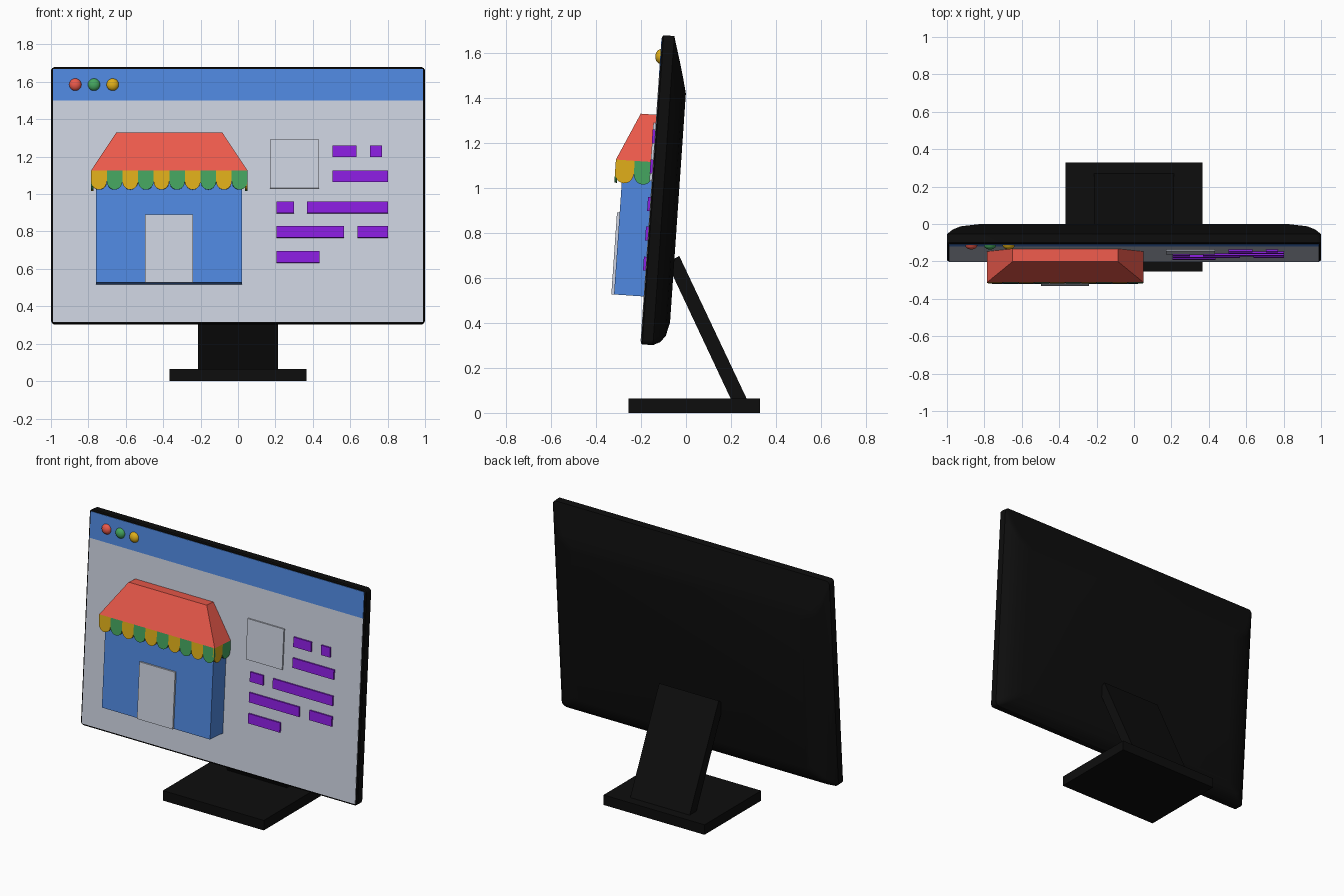
import bpy, bmesh, math
from mathutils import Matrix, Vector

if "Cube" in bpy.data.objects:
    bpy.data.objects.remove(bpy.data.objects["Cube"])

# Tilted screen frame: local x = right, y = depth behind the glass, z = up the glass
TILT = Matrix.Translation((0, -0.2, 0.305)) @ Matrix.Rotation(math.radians(-3.95), 4, 'X')
FLAT = Matrix.Identity(4)


def material(name, rgb):
    m = bpy.data.materials.new(name)
    m.diffuse_color = (*rgb, 1)
    m.use_nodes = True
    m.node_tree.nodes["Principled BSDF"].inputs["Base Color"].default_value = m.diffuse_color
    return m


BLACK = material("black", (0.004, 0.004, 0.004))
BLUE = material("blue", (0.08, 0.25, 0.75))
PALE = material("pale", (0.61, 0.65, 0.75))
RED = material("red", (0.83, 0.1, 0.07))
GREEN = material("green", (0.06, 0.38, 0.115))
YELLOW = material("yellow", (0.75, 0.43, 0.01))
PURPLE = material("purple", (0.26, 0.013, 0.75))


def loft(name, rings, mat, frame=TILT):
    """Skin a closed solid through rings of equal point count."""
    bm = bmesh.new()
    loops = [[bm.verts.new(frame @ Vector(p)) for p in r] for r in rings]
    n = len(loops[0])
    for a, b in zip(loops, loops[1:]):
        for i in range(n):
            j = (i + 1) % n
            bm.faces.new((a[i], a[j], b[j], b[i]))
    bm.faces.new(loops[0])
    bm.faces.new(loops[-1])
    bmesh.ops.recalc_face_normals(bm, faces=bm.faces[:])
    me = bpy.data.meshes.new(name)
    bm.to_mesh(me)
    bm.free()
    me.materials.append(mat)
    ob = bpy.data.objects.new(name, me)
    bpy.context.collection.objects.link(ob)
    return ob


def box(name, x0, x1, y0, y1, z0, z1, mat, frame=TILT):
    ring = lambda y: [(x0, y, z0), (x1, y, z0), (x1, y, z1), (x0, y, z1)]
    return loft(name, [ring(y0), ring(y1)], mat, frame)


def smooth(ob, angle=25):
    bpy.ops.object.select_all(action='DESELECT')
    ob.select_set(True)
    bpy.context.view_layer.objects.active = ob
    bpy.ops.object.shade_smooth_by_angle(angle=math.radians(angle))


def rounded_rect(y, side, low, high, r, seg=4):
    x, z0, z1 = 1 - side, low, 1.378 - high
    pts = []
    for k, (cx, cz) in enumerate([(x - r, z1 - r), (r - x, z1 - r), (r - x, z0 + r), (x - r, z0 + r)]):
        for i in range(seg + 1):
            a = math.pi / 2 * (k + i / seg)
            pts.append((cx + r * math.cos(a), y, cz + r * math.sin(a)))
    return pts


# Monitor casing with a bulging back
casing = loft("monitor_casing", [
    rounded_rect(0, .005, .005, .005, .018),
    rounded_rect(.006, 0, 0, 0, .022),
    rounded_rect(.053, 0, 0, 0, .025),
    rounded_rect(.085, .03, .016, .11, .03),
    rounded_rect(.107, .07, .045, .19, .03),
    rounded_rect(.122, .16, .104, .252, .03)], BLACK)
smooth(casing)

# Screen page and title bar
box("screen_page", -.988, .988, -.003, .01, .012, 1.197, PALE)
box("title_bar", -.988, .988, -.003, .01, 1.197, 1.366, BLUE)

# Window buttons
for x, mat, label in [(-.87, RED, "red"), (-.77, GREEN, "green"), (-.67, YELLOW, "yellow")]:
    me = bpy.data.meshes.new("window_button_" + label)
    bm = bmesh.new()
    bmesh.ops.create_uvsphere(bm, u_segments=24, v_segments=14, radius=.033)
    bm.transform(TILT @ Matrix.Translation((x, 0, 1.283)) @ Matrix.Diagonal((1, .75, 1, 1)))
    bm.to_mesh(me)
    bm.free()
    me.materials.append(mat)
    ob = bpy.data.objects.new(me.name, me)
    bpy.context.collection.objects.link(ob)
    smooth(ob, 60)

# Shop walls and door
box("shop_walls", -.76, .022, -.135, 0, .213, .81, BLUE)
box("shop_door", -.498, -.24, -.147, -.13, .213, .577, PALE)

# Hipped shop roof
XL, XR, FRONT, EAVE, DROP = -.785, .05, -.168, .812, .103
loft("shop_roof", [
    [(XL, FRONT, EAVE), (XR, FRONT, EAVE), (XR, 0, EAVE), (XL, 0, EAVE)],
    [(-.65, -.072, 1.023), (-.085, -.072, 1.023), (-.085, 0, 1.023), (-.65, 0, 1.023)]], RED)


# Scalloped awning flaps along the front and both sides
def flap(name, start, along, inward, width, mat):
    r = width / 2
    outline = [(0, 0), (width, 0)]
    for i in range(11):
        a = math.pi * i / 10
        outline.append((r + r * math.cos(a), -(DROP - .045) - .045 * math.sin(a)))
    ring = lambda d: [Vector(start) + Vector(along) * s + Vector(inward) * d + Vector((0, 0, h))
                      for s, h in outline]
    loft(name, [ring(0), ring(.012)], mat)


w = (XR - XL) / 10
for i in range(10):
    flap("awning_front_flap", (XL + w * i, FRONT, EAVE), (1, 0, 0), (0, 1, 0), w, (YELLOW, GREEN)[i % 2])
for i in range(2):
    d = -FRONT / 2
    y = FRONT + d * i
    flap("awning_right_flap", (XR, y, EAVE), (0, 1, 0), (-1, 0, 0), d, (YELLOW, GREEN)[i])
    flap("awning_left_flap", (XL, y, EAVE), (0, 1, 0), (1, 0, 0), d, (GREEN, YELLOW)[i])

# Picture placeholder and text bars
box("picture_box", .17, .433, -.013, 0, .727, .987, PALE)
rows = {1.228: [(.505, .633), (.705, .77)], 1.095: [(.505, .803)],
        .928: [(.205, .3), (.37, .803)], .797: [(.205, .567), (.64, .803)],
        .663: [(.205, .435)]}
for z, spans in rows.items():
    u = (z - .305) / .9976
    for x0, x1 in spans:
        box("content_bar", x0, x1, -.014, 0, u - .031, u + .031, PURPLE)

# Stand: leaning arm and base plate
arm = [(.205, .05), (.276, .05), (-.03, .698), (-.07, .675), (-.07, .635)]
loft("stand_arm", [[(x, y, z) for y, z in arm] for x in (-.215, .215)], BLACK, FLAT)
box("stand_base", -.365, .365, -.255, .33, 0, .065, BLACK, FLAT)
